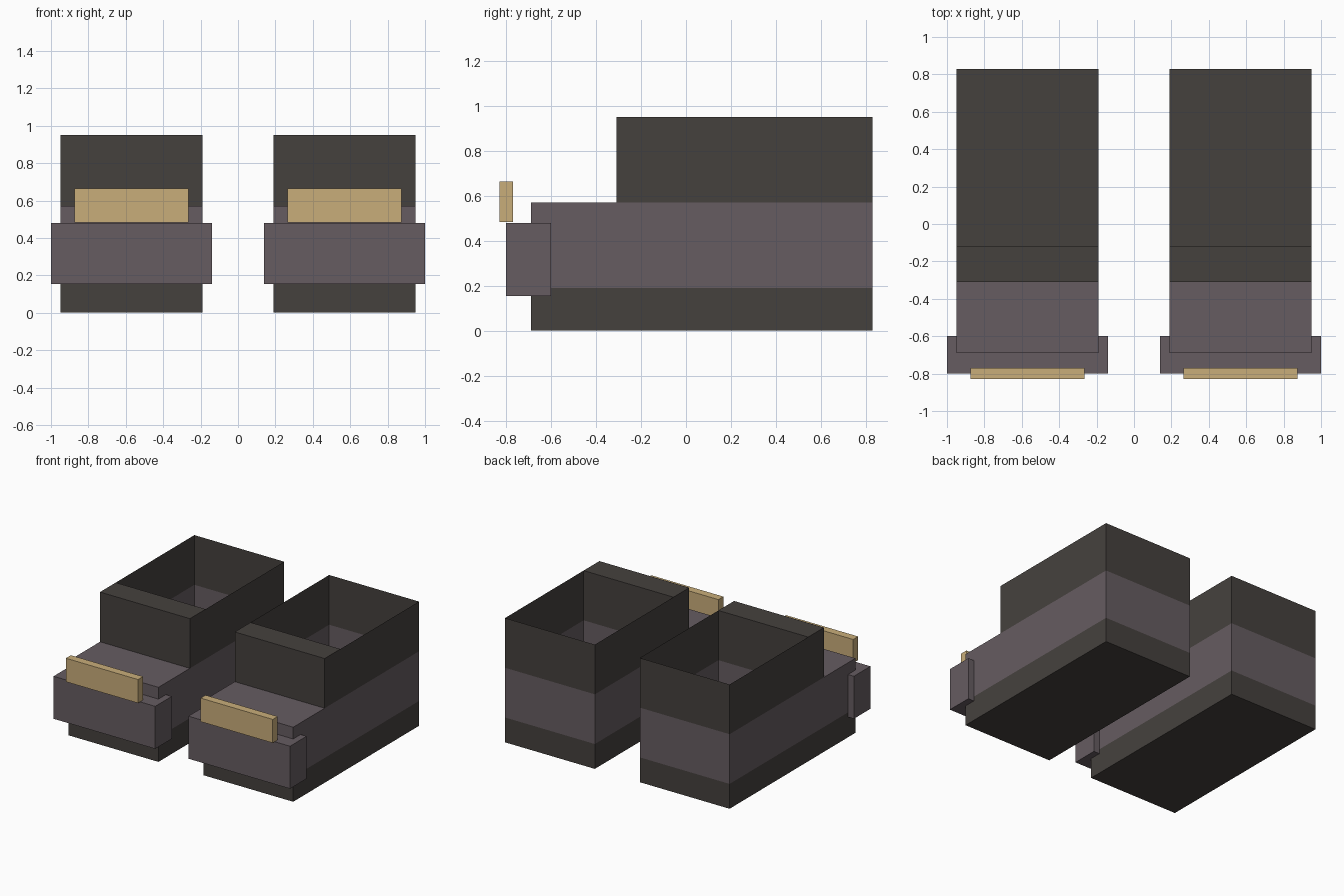
import bpy
import bmesh
from mathutils import Vector

default = bpy.data.objects.get("Cube")
if default:
    bpy.data.objects.remove(default, do_unlink=True)


def make_material(name, color):
    mat = bpy.data.materials.new(name)
    mat.use_nodes = True
    mat.diffuse_color = (*color, 1)
    mat.node_tree.nodes["Principled BSDF"].inputs["Base Color"].default_value = (*color, 1)
    return mat


DARK = make_material("dark leather", (0.060, 0.053, 0.048))
MAUVE = make_material("mauve leather", (0.133, 0.107, 0.120))
GOLD = make_material("pale gold", (0.584, 0.423, 0.195))

SOLE_TOP, FOOT_TOP, RIM = 0.19, 0.57, 0.95
BACK, SHAFT, TONGUE, TOE = 0.83, -0.12, -0.31, -0.69


def add_box(bm, x, y, z, open_sides=()):
    """Box from axis ranges, without the faces pointing along open_sides."""
    verts = bmesh.ops.create_cube(bm, size=1)["verts"]
    faces = {f for v in verts for f in v.link_faces}
    doomed = [f for f in faces
              if any(f.normal.dot(Vector(d)) > 0.9 for d in open_sides)]
    for v in verts:
        v.co = [lo + (c + 0.5) * (hi - lo) for c, (lo, hi) in zip(v.co, (x, y, z))]
    bmesh.ops.delete(bm, geom=doomed, context="FACES")


def finish(bm, name, mats):
    mesh = bpy.data.meshes.new(name)
    bm.to_mesh(mesh)
    bm.free()
    for mat in mats:
        mesh.materials.append(mat)
    obj = bpy.data.objects.new(name, mesh)
    bpy.context.collection.objects.link(obj)
    return obj


def span(center, half):
    return (center - half, center + half)


def build_boot(side, center):
    # Open shaft with paper-thin walls, solid foot and front of the shaft
    bm = bmesh.new()
    x = span(center, 0.38)
    up, down, rear = (0, 0, 1), (0, 0, -1), (0, 1, 0)
    add_box(bm, x, (SHAFT, BACK), (0, RIM), [up])
    add_box(bm, x, (TOE, SHAFT), (0, FOOT_TOP), [rear])
    add_box(bm, x, (TONGUE, SHAFT), (FOOT_TOP, RIM), [rear, down])

    # Colour bands by height
    for level in (SOLE_TOP, FOOT_TOP):
        bmesh.ops.bisect_plane(bm, geom=bm.verts[:] + bm.edges[:] + bm.faces[:],
                               dist=1e-5, plane_co=(0, 0, level), plane_no=up)
    for f in bm.faces:
        height = f.calc_center_median().z
        f.material_index = int(SOLE_TOP < height < FOOT_TOP + 0.01)
    finish(bm, side + "_boot", [DARK, MAUVE])

    # Toe cap wrapped around the front
    bm = bmesh.new()
    add_box(bm, span(center, 0.43), (-0.80, -0.60), (0.155, 0.48))
    finish(bm, side + "_toe_cap", [MAUVE])

    # Gold trim standing on the cap
    bm = bmesh.new()
    add_box(bm, span(center, 0.305), (-0.83, -0.77), (0.483, 0.663))
    finish(bm, side + "_toe_trim", [GOLD])


for side, center in (("left", 0.57), ("right", -0.57)):
    build_boot(side, center)
